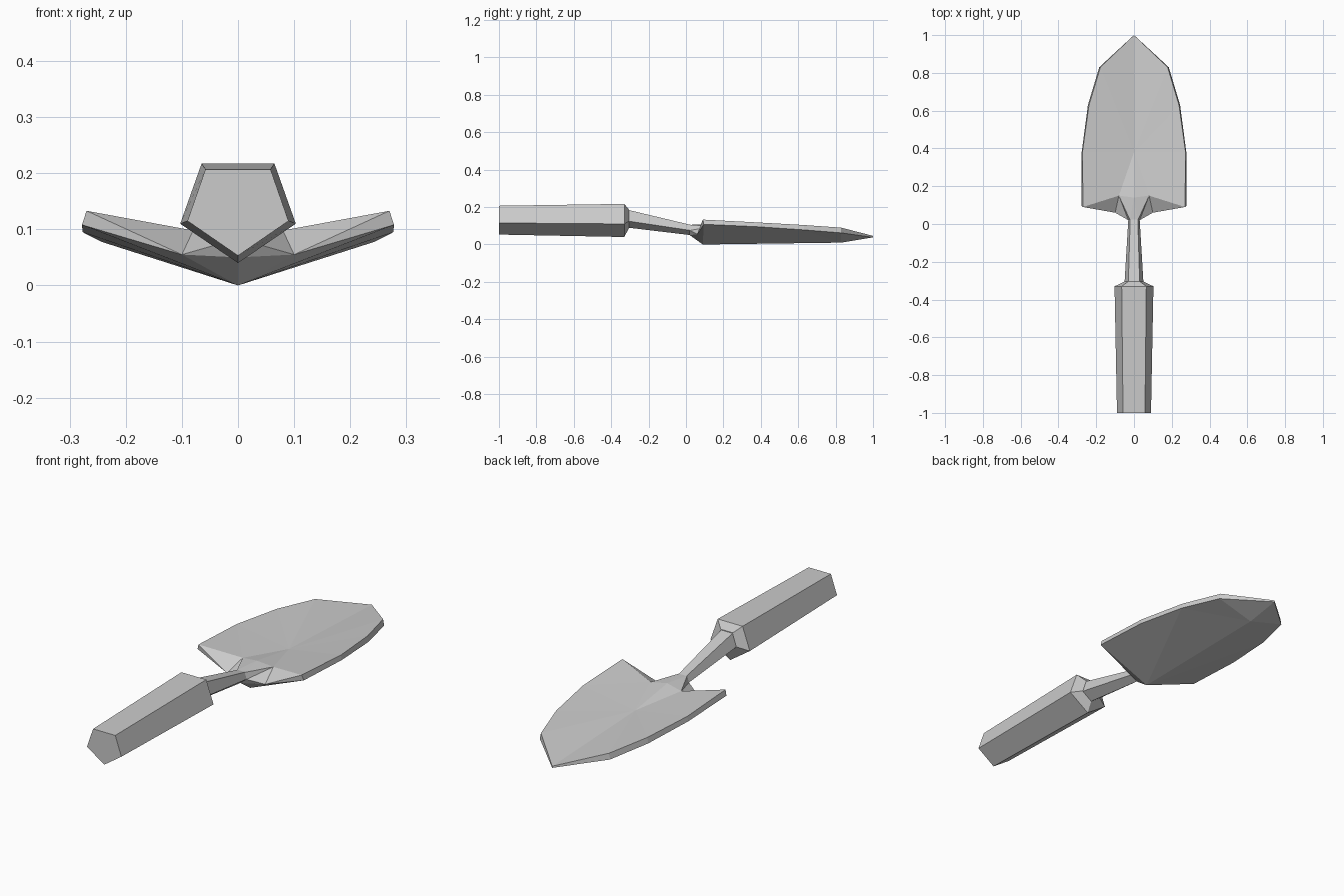
import bpy
import bmesh

cube = bpy.data.objects.get("Cube")
if cube:
    bpy.data.objects.remove(cube, do_unlink=True)

grey = bpy.data.materials.new("plain grey")
grey.use_nodes = True
colour = (0.6, 0.6, 0.6, 1)
grey.diffuse_color = colour
grey.node_tree.nodes["Principled BSDF"].inputs["Base Color"].default_value = colour


def finish(name, bm):
    bmesh.ops.recalc_face_normals(bm, faces=bm.faces)
    mesh = bpy.data.meshes.new(name)
    bm.to_mesh(mesh)
    bm.free()
    mesh.materials.append(grey)
    obj = bpy.data.objects.new(name, mesh)
    bpy.context.collection.objects.link(obj)
    return obj


def pentagon_loft(name, sections):
    """Loft five-sided rings: y, top half width, side half width, bottom z, side z, top z."""
    bm = bmesh.new()
    rings = []
    for y, wt, ws, zb, zs, zt in sections:
        ring = [(0, zb), (ws, zs), (wt, zt), (-wt, zt), (-ws, zs)]
        rings.append([bm.verts.new((x, y, z)) for x, z in ring])
    for a, b in zip(rings, rings[1:]):
        for i in range(5):
            j = (i + 1) % 5
            bm.faces.new((a[i], a[j], b[j], b[i]))
    bm.faces.new(rings[0])
    bm.faces.new(rings[-1])
    return finish(name, bm)


# Grip with a chamfered collar
pentagon_loft("handle", [
    (-1.0, 0.058, 0.09, 0.053, 0.115, 0.207),
    (-0.33, 0.065, 0.103, 0.04, 0.11, 0.217),
    (-0.305, 0.032, 0.052, 0.088, 0.125, 0.187),
])

# Tapering shank
pentagon_loft("shank", [
    (-0.31, 0.03, 0.05, 0.09, 0.125, 0.185),
    (0.025, 0.02, 0.03, 0.05, 0.075, 0.105),
])

# Blade: named points of the left half, then mirrored
points = {
    "neck_mid": (0, 0.02, 0.105), "neck_top": (0.02, 0.02, 0.105),
    "neck_side": (0.03, 0.02, 0.075), "neck_low": (0, 0.02, 0.05),
    "crest": (0, 0.14, 0.11), "tang": (0, 0.38, 0.073),
    "shoulder": (0.08, 0.15, 0.098), "web": (0.1, 0.06, 0.055),
    "keel_a": (0, 0.09, 0), "keel_b": (0, 0.83, 0.01),
    "top0": (0.27, 0.09, 0.133), "low0": (0.278, 0.095, 0.108),
    "top1": (0.273, 0.38, 0.118), "low1": (0.277, 0.38, 0.095),
    "top2": (0.238, 0.63, 0.104), "low2": (0.244, 0.63, 0.078),
    "top3": (0.178, 0.83, 0.09), "low3": (0.184, 0.83, 0.062),
    "top4": (0, 1, 0.046), "low4": (0, 1, 0.038),
}
faces = [
    # Dished top
    "tang top4 top3", "tang top3 top2", "tang top2 top1",
    "tang top1 shoulder", "shoulder top1 top0",
    # Raised tang
    "tang shoulder crest", "crest shoulder neck_top", "crest neck_top neck_mid",
    # Rear edge and neck
    "shoulder top0 web", "top0 low0 web", "shoulder web neck_side",
    "shoulder neck_side neck_top", "neck_mid neck_top neck_side neck_low",
    "neck_low neck_side web", "neck_low web keel_a", "keel_a web low0",
    # Keeled underside
    "keel_a low0 low1", "keel_a low1 low2", "keel_a low2 keel_b",
    "keel_b low2 low3", "keel_b low3 low4",
]
# Side rim
faces += [f"top{i} low{i} low{i + 1} top{i + 1}" for i in range(4)]

bm = bmesh.new()
verts = {name: bm.verts.new(co) for name, co in points.items()}
for face in faces:
    bm.faces.new([verts[n] for n in face.split()])
bmesh.ops.mirror(bm, geom=bm.verts[:] + bm.edges[:] + bm.faces[:],
                 axis="X", merge_dist=0.0005)
finish("blade", bm)
